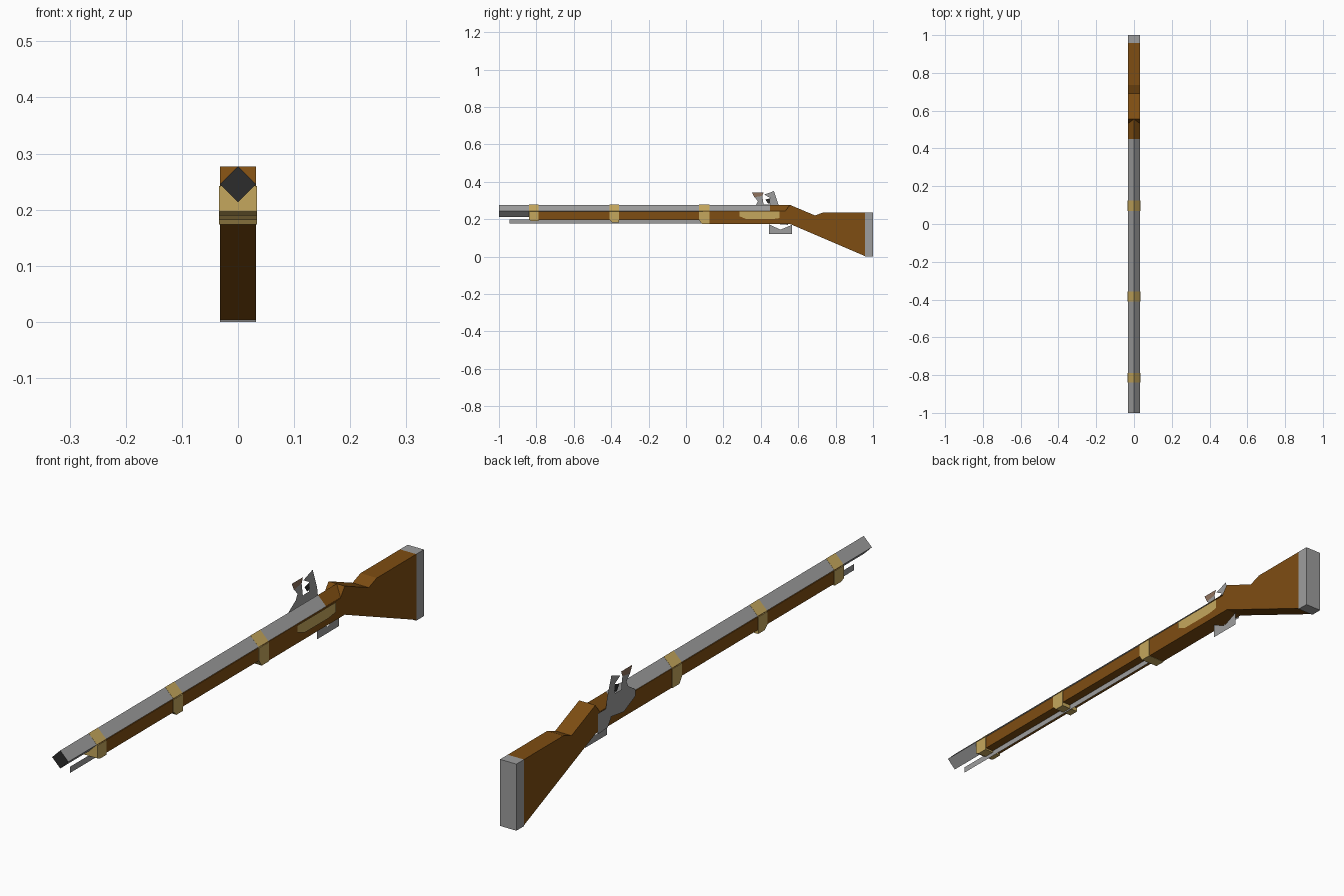
import bpy
import bmesh

cube = bpy.data.objects.get("Cube")
if cube:
    bpy.data.objects.remove(cube)


def material(name, color):
    mat = bpy.data.materials.new(name)
    mat.use_nodes = True
    rgba = (*color, 1.0)
    mat.diffuse_color = rgba
    mat.node_tree.nodes["Principled BSDF"].inputs["Base Color"].default_value = rgba
    return mat


WOOD = material("brown wood", (0.21, 0.075, 0.006))
STEEL = material("grey steel", (0.34, 0.34, 0.34))
BRASS = material("pale brass", (0.56, 0.39, 0.11))
BLACK = material("black bore", (0.025, 0.025, 0.025))
FLINT = material("tan flint", (0.28, 0.17, 0.11))

HALF = 0.032      # half width of the stock
BORE_Z = 0.245    # height of the barrel axis


def finish(name, bm, *mats):
    mesh = bpy.data.meshes.new(name)
    bmesh.ops.recalc_face_normals(bm, faces=bm.faces)
    bm.to_mesh(mesh)
    bm.free()
    for mat in mats:
        mesh.materials.append(mat)
    obj = bpy.data.objects.new(name, mesh)
    bpy.context.collection.objects.link(obj)
    return obj


def side_profile(name, points, mat, half):
    """Extrude a (y, z) outline evenly across x."""
    bm = bmesh.new()
    face = bm.faces.new([bm.verts.new((-half, y, z)) for y, z in points])
    new = bmesh.ops.extrude_face_region(bm, geom=[face])["geom"]
    verts = [v for v in new if isinstance(v, bmesh.types.BMVert)]
    bmesh.ops.translate(bm, verts=verts, vec=(2 * half, 0, 0))
    return finish(name, bm, mat)


def sheet(name, points, mat, x):
    """Flat (y, z) cut-out at a given x."""
    bm = bmesh.new()
    bm.faces.new([bm.verts.new((x, y, z)) for y, z in points])
    return finish(name, bm, mat)


def rect(y0, y1, z0, z1):
    return [(y0, z0), (y1, z0), (y1, z1), (y0, z1)]


def diamond_bar(name, y0, y1, mat, radius=HALF, front=None):
    """Square bar standing on its edge; the front cap may differ in colour."""
    bm = bmesh.new()
    corners = [(0, radius), (radius, 0), (0, -radius), (-radius, 0)]
    rings = [[bm.verts.new((x, y, BORE_Z + z)) for x, z in corners] for y in (y0, y1)]
    for i in range(4):
        j = (i + 1) % 4
        bm.faces.new((rings[0][i], rings[0][j], rings[1][j], rings[1][i]))
    cap = bm.faces.new(rings[0])
    bm.faces.new(rings[1])
    cap.material_index = 1 if front else 0
    return finish(name, bm, mat, front or mat)


# Barrel and the wooden tang behind it
diamond_bar("barrel", -1.0, 0.45, STEEL, front=BLACK)
diamond_bar("tang", 0.45, 0.555, WOOD)

# Fore-end, wrist and butt
side_profile("fore_stock", rect(-0.83, 0.09, 0.196, 0.242), WOOD, HALF)
side_profile("rear_stock", [
    (0.09, 0.175), (0.555, 0.175), (0.957, 0.003), (0.957, 0.237),
    (0.735, 0.237), (0.69, 0.22), (0.555, 0.277), (0.53, 0.243), (0.09, 0.243),
], WOOD, HALF)
side_profile("butt_plate", rect(0.957, 1.0, 0.0, 0.237), STEEL, HALF)

# Brass bands: a lower wrap around the stock and a cap over the barrel
bands = {"front": (-0.84, -0.788, 0.19),
         "middle": (-0.41, -0.358, 0.182),
         "rear": (0.07, 0.125, 0.174)}
for label, (y0, y1, low) in bands.items():
    side_profile(label + "_band", [
        (y0, 0.197), (y0 + 0.015, low), (y1, low), (y1, 0.242), (y0, 0.242),
    ], BRASS, 0.034)
    diamond_bar(label + "_band_cap", y0, y1, BRASS, HALF + 0.0006)

# Ramrod and trigger guard
sheet("ramrod", rect(-0.945, 0.08, 0.176, 0.198), STEEL, 0)
sheet("trigger_guard", [
    (0.445, 0.121), (0.567, 0.121), (0.567, 0.17), (0.505, 0.144), (0.445, 0.172),
], STEEL, 0)

# Brass plate on the left side
sheet("side_plate", [
    (0.286, 0.241), (0.286, 0.216), (0.325, 0.2), (0.46, 0.2), (0.50, 0.206), (0.50, 0.241),
], BRASS, 0.035)

# Firing lock on the right side
LOCK_X = -0.035
sheet("lock_plate", [
    (0.545, 0.17), (0.49, 0.174), (0.47, 0.205), (0.40, 0.195), (0.335, 0.226),
    (0.335, 0.25), (0.375, 0.277), (0.437, 0.28), (0.495, 0.277), (0.50, 0.244),
    (0.545, 0.244),
], STEEL, LOCK_X)
sheet("cock", [
    (0.45, 0.277), (0.495, 0.277), (0.47, 0.35), (0.418, 0.332), (0.448, 0.315),
], STEEL, LOCK_X)
sheet("frizzen", [
    (0.375, 0.277), (0.415, 0.277), (0.408, 0.325), (0.365, 0.318), (0.385, 0.297),
], STEEL, LOCK_X)
sheet("frizzen_face", [
    (0.365, 0.318), (0.408, 0.325), (0.415, 0.344), (0.352, 0.344),
], FLINT, LOCK_X)
sheet("cock_jaw", [
    (0.425, 0.305), (0.45, 0.312), (0.455, 0.285), (0.438, 0.284),
], BLACK, LOCK_X)
